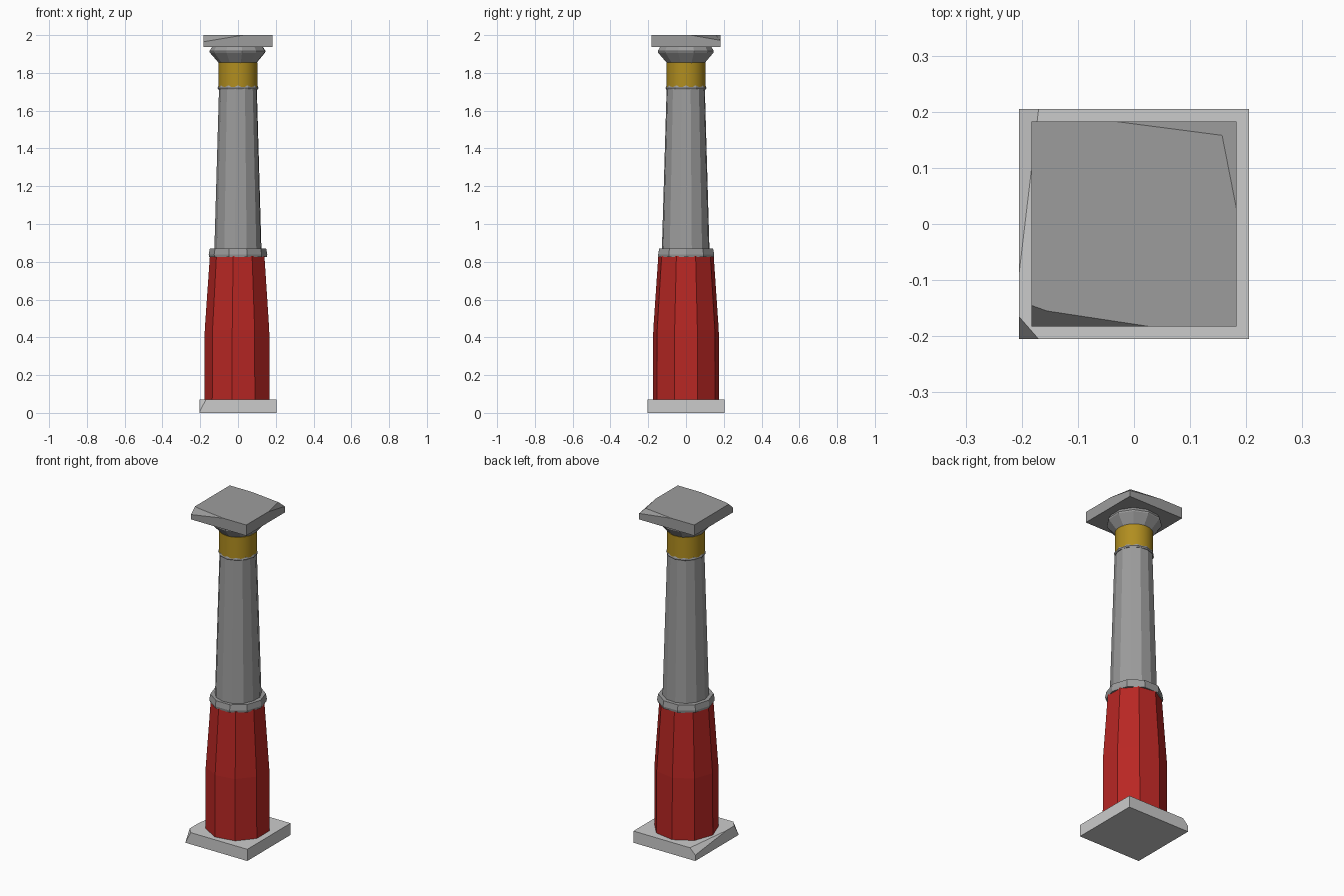
import bpy, bmesh, random
from math import cos, sin, pi
from mathutils import Vector

if "Cube" in bpy.data.objects:
    bpy.data.objects.remove(bpy.data.objects["Cube"])

random.seed(4)


def material(name, rgb):
    m = bpy.data.materials.new(name)
    m.diffuse_color = (*rgb, 1)
    m.use_nodes = True
    m.node_tree.nodes["Principled BSDF"].inputs["Base Color"].default_value = m.diffuse_color
    return m


STONE = material("stone", (0.335, 0.335, 0.335))
RED = material("red_paint", (0.48, 0.02, 0.017))
GOLD = material("gold", (0.44, 0.27, 0.014))


def finish(name, bm, mat):
    bmesh.ops.recalc_face_normals(bm, faces=bm.faces[:])
    me = bpy.data.meshes.new(name)
    bm.to_mesh(me)
    bm.free()
    if mat:
        me.materials.append(mat)
    ob = bpy.data.objects.new(name, me)
    bpy.context.collection.objects.link(ob)
    return ob


def turned(name, profile, mat, sides=12, rough=0.0, phase=pi):
    """Stack of polygon rings from (radius, z), closed at both ends.
    rough varies each corner line a little for a hewn look."""
    bm = bmesh.new()
    wobble = [1 + random.uniform(-rough, rough) for _ in range(sides)]
    rings = [[bm.verts.new((r * w * cos(phase + 2 * pi * i / sides),
                            r * w * sin(phase + 2 * pi * i / sides), z))
              for i, w in enumerate(wobble)] for r, z in profile]
    for a, b in zip(rings, rings[1:]):
        for i in range(sides):
            j = (i + 1) % sides
            bm.faces.new((a[i], a[j], b[j], b[i]))
    bm.faces.new(rings[0][::-1])
    bm.faces.new(rings[-1])
    return finish(name, bm, mat)


def chipped_slab(name, half, z0, z1, chips, mat):
    """Square slab with corners sliced off by planes through three points."""
    bm = bmesh.new()
    bmesh.ops.create_cube(bm, size=1)
    for v in bm.verts:
        v.co = (v.co.x * 2 * half, v.co.y * 2 * half,
                z1 if v.co.z > 0 else z0)
    centre = Vector((0, 0, (z0 + z1) / 2))
    for pts in chips:
        a, b, c = map(Vector, pts)
        n = (b - a).cross(c - a).normalized()
        if n.dot(centre - a) > 0:
            n = -n
        bmesh.ops.bisect_plane(bm, geom=bm.verts[:] + bm.edges[:] + bm.faces[:],
                               dist=1e-5, plane_co=a, plane_no=n, clear_outer=True)
        bmesh.ops.holes_fill(bm, edges=[e for e in bm.edges if e.is_boundary], sides=0)
    # merge the two slices of each broken corner into one facet
    ridges = [e for e in bm.edges
              if min(abs(d) for d in e.verts[0].co - e.verts[1].co) > 1e-3]
    if ridges:
        bmesh.ops.dissolve_edges(bm, edges=ridges)
    return finish(name, bm, mat)


# Base slab, chipped on the left side
chipped_slab("base_slab", 0.205, 0, 0.07, [
    [(-0.205, -0.165, 0.07), (-0.17, -0.205, 0.07), (-0.205, -0.205, 0.003)],
    [(-0.17, 0.205, 0.07), (-0.205, -0.09, 0.07), (-0.205, 0.205, 0.035)],
], None)

# Painted lower shaft and collar
turned("lower_shaft", [(0.178, 0.07), (0.176, 0.44), (0.149, 0.83)], RED, sides=9)
turned("collar", [(0.153, 0.824), (0.156, 0.838), (0.15, 0.87)], STONE, sides=10, rough=0.01)

# Upper shaft and the thin ring at its top
turned("upper_shaft", [(0.127, 0.87), (0.102, 1.72)], STONE, sides=13, rough=0.025)
turned("neck_ring", [(0.105, 1.713), (0.108, 1.72), (0.104, 1.732)], STONE)

# Smooth gold band
band = turned("gold_band", [(0.103, 1.726), (0.103, 1.855)], GOLD, sides=32)
for p in band.data.polygons:
    p.use_smooth = len(p.vertices) == 4

# Flared capital
turned("capital", [(0.101, 1.853), (0.148, 1.908), (0.149, 1.916), (0.136, 1.938)],
       STONE, sides=11, rough=0.015)

# Top slab with two broken corners
chipped_slab("top_slab", 0.183, 1.936, 2.0, [
    [(0.03, -0.183, 2), (-0.155, -0.155, 2), (-0.183, -0.183, 1.965)],
    [(-0.155, -0.155, 2), (-0.183, -0.145, 2), (-0.183, -0.183, 1.965)],
    [(-0.035, 0.183, 2), (0.157, 0.158, 2), (0.183, 0.183, 1.972)],
    [(0.157, 0.158, 2), (0.183, 0.025, 2), (0.183, 0.183, 1.972)],
], STONE)
